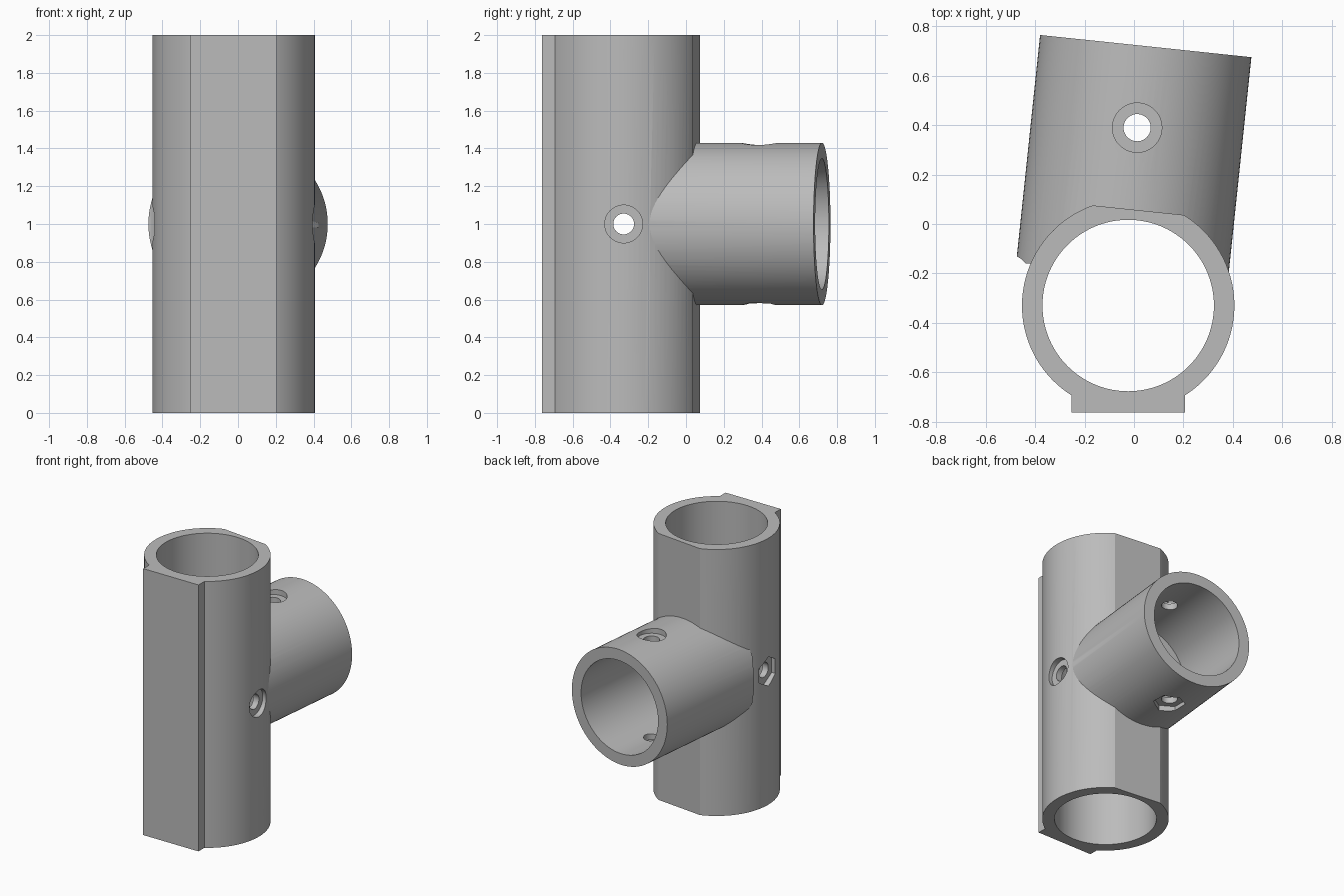
import bpy
from math import radians
from mathutils import Vector, Matrix

if "Cube" in bpy.data.objects:
    bpy.data.objects.remove(bpy.data.objects["Cube"], do_unlink=True)

OUTER, BORE = 0.43, 0.347
HOLE, RECESS, NUT, DEPTH = 0.055, 0.1, 0.11, 0.04
TILT = radians(-6)
center = Vector((-0.0235, -0.33, 0))                # upright tube axis
along = Matrix.Rotation(TILT, 3, 'Z') @ Vector((0, 1, 0))
branch_end = Vector((0.0475, 0.72, 1))
FLAT = 0.388                                       # tube axis to rear flat

grey = bpy.data.materials.new("plain_grey")
grey.use_nodes = True
grey.diffuse_color = (0.5, 0.5, 0.5, 1)
grey.node_tree.nodes["Principled BSDF"].inputs["Base Color"].default_value = grey.diffuse_color


def cylinder(name, radius, start, end, sides=96):
    start, end = Vector(start), Vector(end)
    axis = end - start
    bpy.ops.mesh.primitive_cylinder_add(vertices=sides, radius=radius, depth=axis.length,
                                        location=(start + end) / 2)
    ob = bpy.context.object
    ob.rotation_euler = axis.to_track_quat('Z', 'Y').to_euler()
    ob.name = name
    return ob


def box(name, middle, size, turn=0):
    bpy.ops.mesh.primitive_cube_add(size=1, location=middle, rotation=(0, 0, turn))
    ob = bpy.context.object
    ob.scale = size
    ob.name = name
    return ob


def combine(body, tool, operation):
    mod = body.modifiers.new(tool.name, 'BOOLEAN')
    mod.operation, mod.solver, mod.object = operation, 'EXACT', tool
    bpy.context.view_layer.objects.active = body
    bpy.ops.object.modifier_apply(modifier=mod.name)
    bpy.data.objects.remove(tool, do_unlink=True)


# upright tube with a flat facing the branch
body = cylinder("tee_fitting", OUTER, center, center + Vector((0, 0, 2)))
flat_middle = center + along * (FLAT + 0.25) + Vector((0, 0, 1))
combine(body, box("rear_flat", flat_middle, (1.5, 0.5, 2.5), TILT), 'DIFFERENCE')

# front mounting pad
combine(body, box("front_pad", (-0.0235, -0.613, 1), (0.459, 0.3, 2)), 'UNION')

# side branch, relieved beside the nut pocket
branch = cylinder("branch", OUTER, branch_end - along * 0.925, branch_end)
relief = cylinder("relief", 0.073, (-0.5, -0.2, 0.8), (-0.5, -0.2, 1.2), 32)
combine(branch, relief, 'DIFFERENCE')
combine(body, branch, 'UNION')

# bores
combine(body, cylinder("main_bore", BORE, center - Vector((0, 0, 0.2)),
                       center + Vector((0, 0, 2.2))), 'DIFFERENCE')
bore_length = (branch_end - center).dot(along) - FLAT
combine(body, cylinder("branch_bore", BORE, branch_end - along * bore_length,
                       branch_end + along * 0.2), 'DIFFERENCE')


# bolt holes: round recess on one side, hexagonal nut pocket on the other
def bolt_hole(middle, axis):
    floor, out = axis * (OUTER - DEPTH), axis * (OUTER + 0.15)
    combine(body, cylinder("bolt_hole", HOLE, middle - out, middle + out, 40), 'DIFFERENCE')
    combine(body, cylinder("head_recess", RECESS, middle + floor, middle + out, 48), 'DIFFERENCE')
    combine(body, cylinder("nut_pocket", NUT, middle - floor, middle - out, 6), 'DIFFERENCE')


bolt_hole(center + Vector((0, 0, 1)), Vector((1, 0, 0)))
bolt_hole(branch_end - along * 0.332, Vector((0, 0, 1)))

# finish
body.data.materials.clear()
body.data.materials.append(grey)
for face in body.data.polygons:
    face.material_index = 0
bpy.ops.object.select_all(action='DESELECT')
body.select_set(True)
bpy.context.view_layer.objects.active = body
bpy.ops.object.shade_smooth_by_angle(angle=radians(25))
